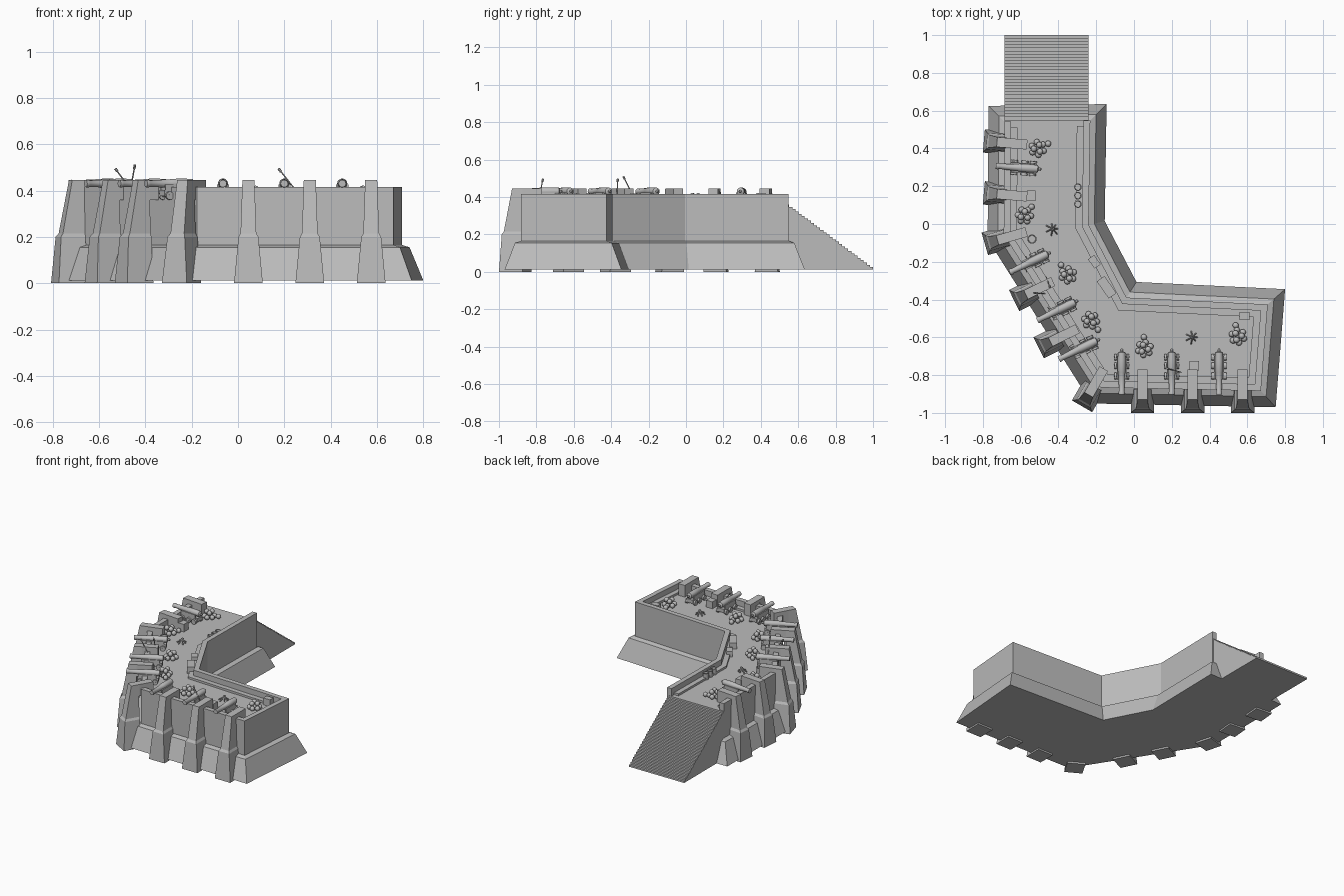
import bpy, bmesh, math, random
from mathutils import Vector, Matrix

random.seed(4)
cube = bpy.data.objects.get("Cube")
if cube:
    bpy.data.objects.remove(cube, do_unlink=True)

stone = bpy.data.materials.new("grey_stone")
stone.use_nodes = True
GREY = (0.5, 0.5, 0.5, 1)
stone.diffuse_color = GREY
stone.node_tree.nodes["Principled BSDF"].inputs["Base Color"].default_value = GREY

FLOOR, PARAPET, MERLON = 0.36, 0.415, 0.445


def finish(name, bm, matrix=Matrix(), smooth=False):
    bmesh.ops.recalc_face_normals(bm, faces=bm.faces[:])
    mesh = bpy.data.meshes.new(name)
    bm.to_mesh(mesh)
    bm.free()
    mesh.materials.append(stone)
    obj = bpy.data.objects.new(name, mesh)
    bpy.context.collection.objects.link(obj)
    obj.matrix_world = matrix
    if smooth:
        bpy.ops.object.select_all(action="DESELECT")
        obj.select_set(True)
        bpy.context.view_layer.objects.active = obj
        bpy.ops.object.shade_smooth_by_angle(angle=math.radians(40))
    return obj


def place(x, y, z=0, deg=0):
    return Matrix.Translation((x, y, z)) @ Matrix.Rotation(math.radians(deg), 4, "Z")


def loft(bm, rings):
    """Skin a stack of closed rings and cap both ends."""
    rows = [[bm.verts.new(p) for p in ring] for ring in rings]
    n = len(rows[0])
    for a, b in zip(rows, rows[1:]):
        for i in range(n):
            j = (i + 1) % n
            bm.faces.new((a[i], a[j], b[j], b[i]))
    bm.faces.new(rows[0][::-1])
    bm.faces.new(rows[-1])


def box(bm, center, size, turn=Matrix()):
    bmesh.ops.create_cube(bm, size=1, matrix=Matrix.Translation(center) @ turn @ Matrix.Diagonal((*size, 1)))


def rod(bm, a, b, r1, r2=None, sides=10):
    a, b = Vector(a), Vector(b)
    d = b - a
    m = Matrix.Translation((a + b) / 2) @ d.to_track_quat("Z", "Y").to_matrix().to_4x4()
    bmesh.ops.create_cone(bm, cap_ends=True, segments=sides, radius1=r1,
                          radius2=r1 if r2 is None else r2, depth=d.length, matrix=m)


# Bent ground plan, clockwise from the rear left corner of the stair end
PLAN = [Vector(p) for p in ((-0.77, 0.625), (-0.145, 0.635), (-0.155, 0.015), (0.013, -0.307),
                            (0.80, -0.345), (0.75, -0.97), (-0.225, -0.95), (-0.775, -0.08))]


def inset(dist):
    out = []
    for i, p in enumerate(PLAN):
        d1 = (p - PLAN[i - 1]).normalized()
        d2 = (PLAN[(i + 1) % len(PLAN)] - p).normalized()
        n1, n2 = Vector((d1.y, -d1.x)), Vector((d2.y, -d2.x))
        out.append(p + (n1 + n2) * dist / (1 + n1.dot(n2)))
    return out


def ring(dist, z):
    return [(p.x, p.y, z) for p in inset(dist)]


# Main body with flared plinth
bm = bmesh.new()
loft(bm, [ring(0, 0.012), ring(0.055, 0.155), ring(0.085, 0.165), ring(0.085, FLOOR)])
finish("fort_body", bm)


# Parapet and firing step run round every side except the stair end
def wall_strip(name, outer, inner, top):
    bm = bmesh.new()
    o, i = inset(outer), inset(inner)
    rows = []
    for k in [1, 2, 3, 4, 5, 6, 7, 0]:
        end = o[k]
        a, b = end.copy(), i[k].copy()
        if k in (0, 1):
            b.y = a.y
        rows.append([(a.x, a.y, FLOOR - 0.01), (b.x, b.y, FLOOR - 0.01), (b.x, b.y, top), (a.x, a.y, top)])
    loft(bm, rows)
    finish(name, bm)


wall_strip("parapet", 0.085, 0.12, PARAPET)
wall_strip("firing_step", 0.115, 0.155, 0.375)

# Solid stair wedge
STEPS, Y0, Y1 = 28, 0.535, 1.0
outline = [(Y0, 0.012)]
for s in range(STEPS):
    z = FLOOR - (FLOOR - 0.012) * s / STEPS
    outline += [(Y0 + (Y1 - Y0) * s / STEPS, z), (Y0 + (Y1 - Y0) * (s + 1) / STEPS, z)]
outline.append((Y1, 0.012))
bm = bmesh.new()
loft(bm, [[(x, y, z) for y, z in outline] for x in (-0.685, -0.24)])
finish("rear_stairs", bm)

# Buttresses: local +x points out of the wall
BUTTRESSES = [(-0.795, 0.44, 175), (-0.795, 0.165, 175), (-0.79, -0.105, 196), (-0.635, -0.405, 206),
              (-0.505, -0.655, 206), (-0.275, -0.965, 240), (0.045, -1, 270), (0.31, -1, 270), (0.575, -1, 270)]
SECTIONS = [(0, 0.062, 0), (0.2, 0.043, -0.015), (0.215, 0.034, -0.026), (MERLON, 0.026, -0.07)]
for x, y, deg in BUTTRESSES:
    bm = bmesh.new()
    loft(bm, [[(out, -w, z), (out, w, z), (-0.125, w, z), (-0.125, -w, z)] for z, w, out in SECTIONS])
    box(bm, (-0.16, 0, (FLOOR + MERLON) / 2), (0.14, 0.052, MERLON - FLOOR))
    finish("buttress", bm, place(x, y, 0, deg))

# Cannons: local origin under the breech, muzzle along +x
CANNONS = [(-0.49, 0.29, 176), (-0.44, -0.15, 206), (-0.295, -0.405, 206), (-0.18, -0.61, 206),
           (-0.065, -0.66, 270), (0.2, -0.66, 270), (0.45, -0.66, 270)]
BARREL = [(0, 0.004), (0.006, 0.009), (0.014, 0.007), (0.02, 0.02), (0.06, 0.022), (0.12, 0.021),
          (0.125, 0.019), (0.225, 0.014), (0.23, 0.017), (0.242, 0.016)]
for x, y, deg in CANNONS:
    at = place(x, y, FLOOR, deg)
    bm = bmesh.new()
    loft(bm, [[(d, r * math.cos(t * math.tau / 14), 0.07 + r * math.sin(t * math.tau / 14))
               for t in range(14)] for d, r in BARREL])
    finish("cannon_barrel", bm, at, True)
    bm = bmesh.new()
    box(bm, (0.095, 0, 0.03), (0.14, 0.05, 0.026))
    for side in (-1, 1):
        box(bm, (0.1, side * 0.022, 0.05), (0.12, 0.008, 0.03))
    for wx in (0.045, 0.09, 0.145):
        rod(bm, (wx, -0.04, 0.018), (wx, 0.04, 0.018), 0.006)
        for side in (-1, 1):
            rod(bm, (wx, side * 0.027, 0.018), (wx, side * 0.039, 0.018), 0.018, sides=12)
    finish("cannon_carriage", bm, at)

# Cannonball piles
R = 0.017
for x, y in [(-0.51, 0.4), (-0.58, 0.045), (-0.35, -0.27), (-0.23, -0.51), (0.055, -0.66), (0.55, -0.595)]:
    bm = bmesh.new()
    spots = [(0, 0, R)]
    spots += [(2 * R * math.cos(k * math.tau / 6), 2 * R * math.sin(k * math.tau / 6), R) for k in range(6)]
    spots += [(1.2 * R * math.cos(k * math.tau / 3 + 0.5), 1.2 * R * math.sin(k * math.tau / 3 + 0.5), 2.6 * R)
              for k in range(3)]
    spots.append((3.5 * R, 1.5 * R * random.uniform(-1, 1), R))
    for p in spots:
        bmesh.ops.create_uvsphere(bm, u_segments=10, v_segments=7, radius=R, matrix=Matrix.Translation(p))
    finish("cannonball_pile", bm, place(x, y, FLOOR, random.uniform(0, 360)), True)

# Water tubs with a recessed top
for x, y, r in [(-0.297, 0.195, 0.02), (-0.297, 0.15, 0.02), (-0.297, 0.105, 0.02), (-0.54, -0.08, 0.025)]:
    bm = bmesh.new()
    loft(bm, [[(q * math.cos(t * math.tau / 14), q * math.sin(t * math.tau / 14), z) for t in range(14)]
              for q, z in ((r * 0.9, 0), (r, 0.045), (r * 0.78, 0.045), (r * 0.74, 0.03))])
    finish("tub", bm, place(x, y, FLOOR), True)

# Crates: x, y, turn, length, width, height
for x, y, deg, l, w, h in [(-0.21, -0.2, -55, 0.06, 0.04, 0.04), (-0.145, -0.335, -55, 0.11, 0.05, 0.045),
                           (0.585, -0.487, 0, 0.055, 0.04, 0.05), (0.32, -0.75, 0, 0.05, 0.05, 0.05),
                           (-0.545, 0.15, 0, 0.045, 0.055, 0.055)]:
    bm = bmesh.new()
    box(bm, (0, 0, h / 2), (l, w, h))
    finish("crate", bm, place(x, y, FLOOR, deg))

# Campfire wood heaps
for x, y in [(-0.43, -0.025), (0.31, -0.6)]:
    bm = bmesh.new()
    for k in range(7):
        a = k * math.tau / 7
        reach = random.uniform(0.022, 0.04)
        rod(bm, (reach * math.cos(a), reach * math.sin(a), 0.005),
            (-0.008 * math.cos(a), -0.008 * math.sin(a), 0.035), 0.004, sides=6)
    finish("campfire_wood", bm, place(x, y, FLOOR))

# Ramrods leaning on the guns
for a, b in [((0.25, -0.785, 0.4), (0.175, -0.765, 0.495)), ((-0.46, -0.37, 0.4), (-0.53, -0.365, 0.495)),
             ((-0.465, -0.28, 0.4), (-0.445, -0.335, 0.51))]:
    bm = bmesh.new()
    a, b = Vector(a), Vector(b)
    rod(bm, a, b, 0.003, sides=6)
    rod(bm, a.lerp(b, 0.86), b, 0.006, sides=8)
    finish("ramrod", bm)
